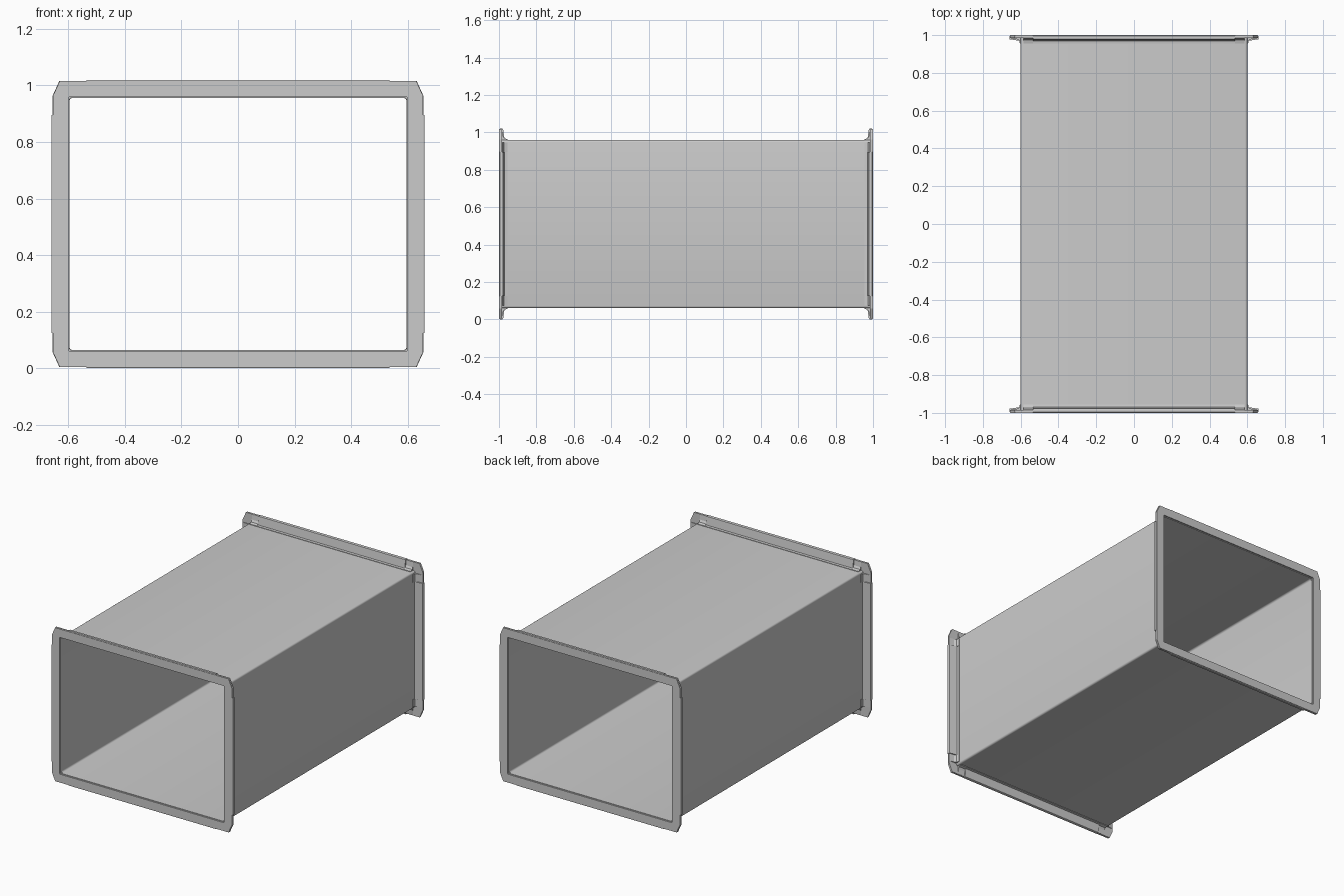
import bpy, bmesh
from mathutils import Vector

if "Cube" in bpy.data.objects:
    bpy.data.objects.remove(bpy.data.objects["Cube"])

W, H, ZC = 0.60, 0.45, 0.51      # duct half width, half height, centre height
LIP = 0.056                      # flange height above the duct wall
T = 0.004                        # sheet thickness


def finish(bm, name, mirror=True):
    bmesh.ops.recalc_face_normals(bm, faces=bm.faces)
    me = bpy.data.meshes.new(name)
    bm.to_mesh(me)
    bm.free()
    ob = bpy.data.objects.new(name, me)
    bpy.context.collection.objects.link(ob)
    if mirror:
        m = ob.modifiers.new("both_ends", 'MIRROR')
        m.use_axis = (False, True, False)
    return ob


def ring_solid(bm, outer, inner, y0, y1):
    """Closed tube between two loops of equal point count."""
    loops = [[bm.verts.new((x, y, z)) for x, z in pts]
             for pts, y in ((outer, y0), (outer, y1), (inner, y1), (inner, y0))]
    n = len(outer)
    for k in range(4):
        a, b = loops[k], loops[(k + 1) % 4]
        for i in range(n):
            j = (i + 1) % n
            bm.faces.new((a[i], a[j], b[j], b[i]))


def chamfered(w, h, cx, cz):
    return [(w, ZC - h + cz), (w, ZC + h - cz), (w - cx, ZC + h), (-w + cx, ZC + h),
            (-w, ZC + h - cz), (-w, ZC - h + cz), (-w + cx, ZC - h), (w - cx, ZC - h)]


def strip(bm, profile, side, t0, t1):
    """Sweep a (height, y) profile along one duct wall from t0 to t1."""
    out, base = side
    along = Vector((-out.z, 0, out.x))
    ends = []
    for t in (t0, t1):
        ends.append([bm.verts.new(Vector((0, y, ZC)) + out * (base + d) + along * t)
                     for d, y in profile])
    a, b = ends
    n = len(a)
    for i in range(n):
        j = (i + 1) % n
        bm.faces.new((a[i], a[j], b[j], b[i]))
    bm.faces.new(a)
    bm.faces.new(b[::-1])


# sheet metal duct with slightly rounded long edges
bm = bmesh.new()
corners = [(W, ZC - H), (W, ZC + H), (-W, ZC + H), (-W, ZC - H)]
k = (W - T) / W
inner = [((W - T) * (1 if x > 0 else -1), ZC + (H - T) * (1 if z > ZC else -1)) for x, z in corners]
ring_solid(bm, corners, inner, -0.985, 0.985)
long_edges = [e for e in bm.edges
              if abs(e.verts[0].co.y - e.verts[1].co.y) > 1]
bmesh.ops.bevel(bm, geom=long_edges, offset=0.012, segments=4, profile=0.5, affect='EDGES')
duct = finish(bm, "duct_body", mirror=False)
bpy.context.view_layer.objects.active = duct
duct.select_set(True)
bpy.ops.object.shade_smooth_by_angle(angle=0.6)

# flat flange plates with cut corners
bm = bmesh.new()
ring_solid(bm, chamfered(W + LIP, H + LIP, 0.024, 0.053),
           chamfered(W - T, H - T, 0.004, 0.004), 0.985, 0.992)
finish(bm, "flange_plate")

SIDES = [((Vector((1, 0, 0)), W), H), ((Vector((-1, 0, 0)), W), H),
         ((Vector((0, 0, 1)), H), W), ((Vector((0, 0, -1)), H), W)]

# folded rails between the corners
rail = [(0, 0.955), (0.003, 0.955), (0.005, 0.970), (LIP + 0.002, 0.978),
        (LIP + 0.004, 0.981), (LIP + 0.004, 0.995), (LIP, 0.997), (0, 0.997)]
bm = bmesh.new()
for side, half in SIDES:
    strip(bm, rail, side, -half + 0.065, half - 0.065)
finish(bm, "flange_rail")

# corner bracket arms with a curved foot, leaving a notch at the duct edge
arm = [(0, 0.955), (0.004, 0.955), (0.009, 0.973), (0.022, 0.980),
       (LIP - 0.001, 0.984), (LIP - 0.001, 0.990), (0, 0.990)]
bm = bmesh.new()
for side, half in SIDES:
    for s in (-1, 1):
        strip(bm, arm, side, s * (half - 0.065), s * (half - 0.014))
finish(bm, "corner_bracket")

# raised front face of each corner
bm = bmesh.new()
ring_solid(bm, chamfered(W + LIP - 0.001, H + LIP - 0.001, 0.024, 0.053),
           chamfered(W, H, 0.004, 0.004), 0.992, 1.0)
finish(bm, "flange_face")
